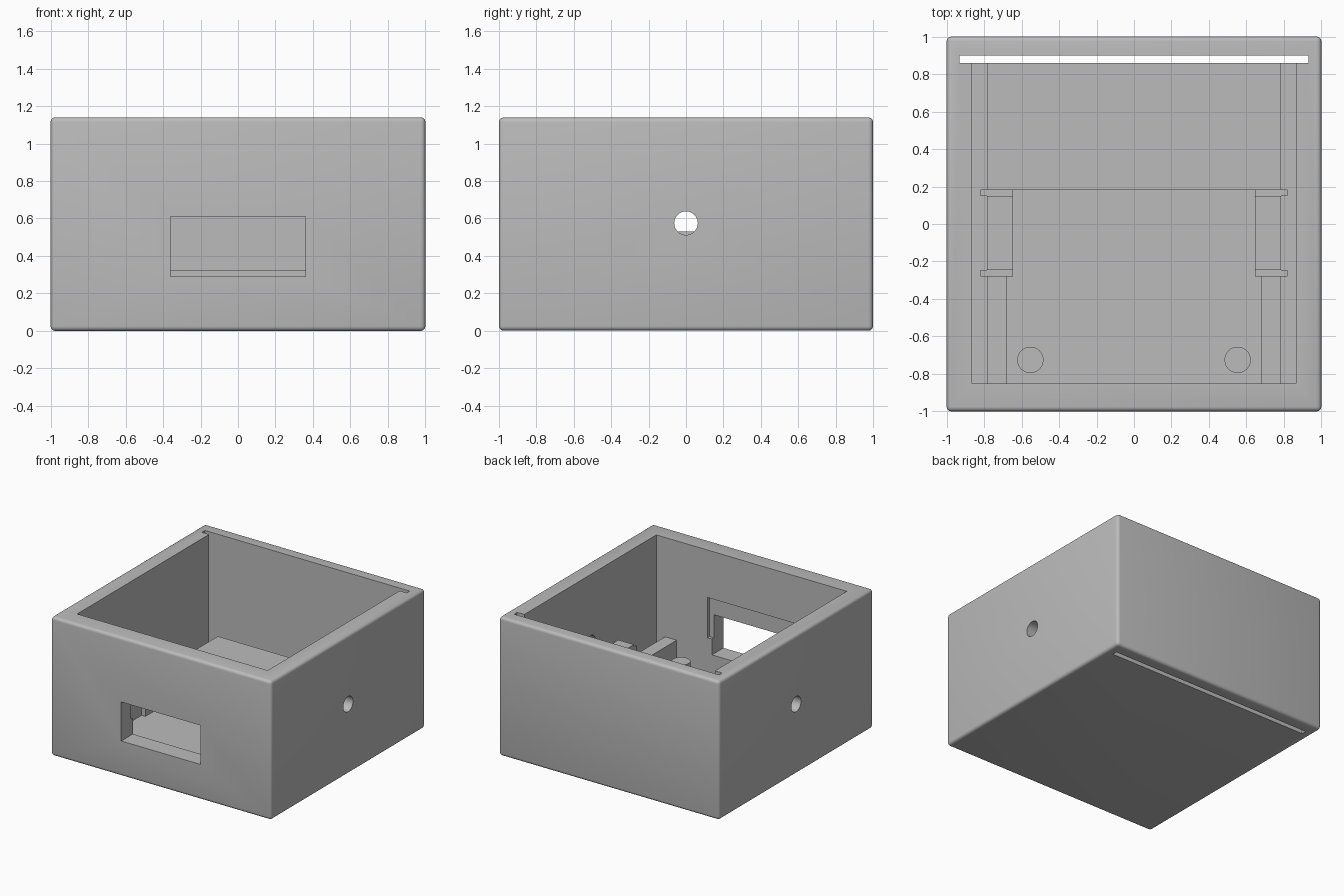
import bpy
import bmesh

cube = bpy.data.objects.get("Cube")
if cube:
    bpy.data.objects.remove(cube, do_unlink=True)

grey = bpy.data.materials.new("plain_grey")
grey.use_nodes = True
colour = (0.5, 0.5, 0.5, 1)
grey.diffuse_color = colour
grey.node_tree.nodes["Principled BSDF"].inputs["Base Color"].default_value = colour


def add_object(name, bm):
    mesh = bpy.data.meshes.new(name)
    bm.to_mesh(mesh)
    bm.free()
    mesh.materials.append(grey)
    obj = bpy.data.objects.new(name, mesh)
    bpy.context.collection.objects.link(obj)
    return obj


def box(name, x, y, z, round_edges=0):
    """Box from (min, max) pairs, with optionally rounded edges."""
    bm = bmesh.new()
    bmesh.ops.create_cube(bm, size=1)
    for v in bm.verts:
        v.co = [pair[0] if c < 0 else pair[1] for c, pair in zip(v.co, (x, y, z))]
    if round_edges:
        bmesh.ops.bevel(bm, geom=bm.edges[:], offset=round_edges,
                        segments=4, profile=0.5, affect='EDGES')
    return add_object(name, bm)


def cylinder(name, radius, depth, centre, along_x=False):
    bm = bmesh.new()
    bmesh.ops.create_cone(bm, cap_ends=True, segments=48, radius1=radius,
                          radius2=radius, depth=depth)
    for v in bm.verts:
        if along_x:
            v.co = (v.co.z, v.co.x, v.co.y)
        v.co = [a + b for a, b in zip(v.co, centre)]
    bmesh.ops.recalc_face_normals(bm, faces=bm.faces[:])
    return add_object(name, bm)


def smooth(obj):
    bpy.ops.object.select_all(action='DESELECT')
    obj.select_set(True)
    bpy.context.view_layer.objects.active = obj
    bpy.ops.object.shade_smooth_by_angle(angle=0.6)


def carve(obj, cutters):
    """Subtract each cutter, then discard it."""
    bpy.context.view_layer.objects.active = obj
    for cutter in cutters:
        mod = obj.modifiers.new("cut", 'BOOLEAN')
        mod.operation = 'DIFFERENCE'
        mod.solver = 'EXACT'
        mod.object = cutter
        bpy.ops.object.modifier_apply(modifier=mod.name)
        bpy.data.objects.remove(cutter, do_unlink=True)


# Main dimensions
height = 1.14
floor = 0.14
platform_top = 0.325
inner_x = 0.865
front_y = -0.85
back_y = 0.86

# Outer case with cavity, back panel slot, cable hole and front window
case = box("case", (-1, 1), (-1, 1), (0, height), 0.025)
carve(case, [
    box("cavity_cutter", (-inner_x, inner_x), (front_y, 0.88), (floor, 2)),
    box("slot_cutter", (-0.93, 0.93), (back_y, 0.9), (-1, 2)),
    cylinder("cable_hole_cutter", 0.063, 3, (0, 0, 0.575), along_x=True),
    box("window_cutter", (-0.36, 0.36), (-2, -0.8), (0.29, 0.61)),
    box("window_recess_cutter", (-0.4, 0.4), (front_y - 0.025, -0.8), (0.42, 0.75)),
])
smooth(case)

# Raised rear platform between the side gutters
base = floor - 0.02
box("rear_platform", (-0.785, 0.785), (0.185, back_y), (base, platform_top))

# Mirrored supports on both sides of the cavity
for side, s in (("left", 1), ("right", -1)):
    def span(a, b):
        return tuple(sorted((s * a, s * b)))

    box(side + "_front_rail", span(0.68, 0.785), (front_y, -0.28), (base, platform_top))
    box(side + "_post", span(0.645, 0.785), (-0.245, 0.15), (base, 0.53))
    box(side + "_front_clip", span(0.645, 0.82), (-0.28, -0.245), (base, 0.51))
    box(side + "_rear_clip", span(0.645, 0.82), (0.15, 0.185), (base, 0.51))
    peg = cylinder(side + "_peg", 0.07, 0.12, (s * 0.553, -0.725, 0.175))
    smooth(peg)
